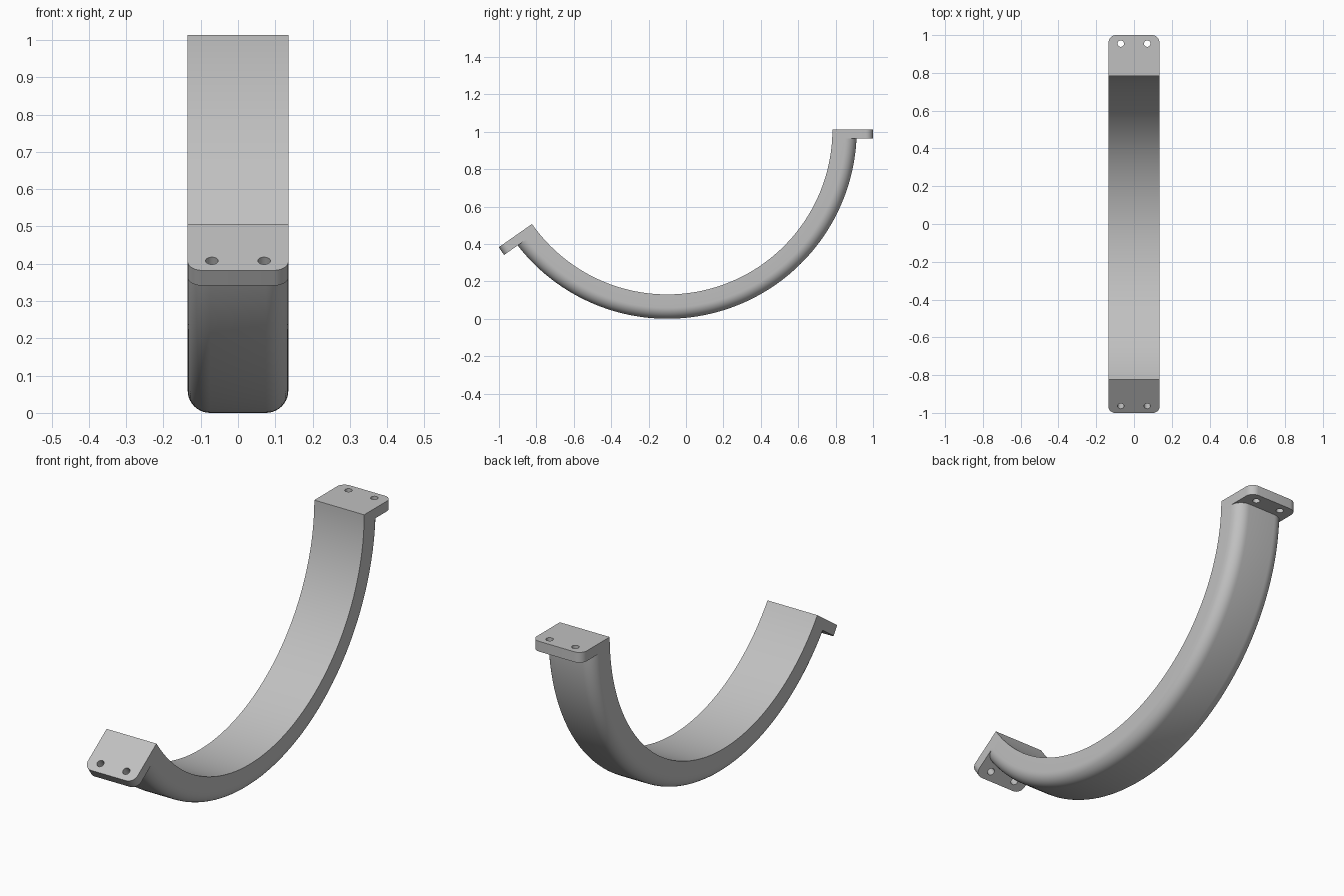
import bpy, bmesh, math
from mathutils import Matrix, Vector

if "Cube" in bpy.data.objects:
    bpy.data.objects.remove(bpy.data.objects["Cube"], do_unlink=True)

HALF_W = 0.135
R_IN, R_OUT, R_TIP = 0.883, 1.013, 1.1
SWEEP = math.radians(-145)
THICK = 0.05
CENTRE = Vector((0, -0.1, R_OUT))

grey = bpy.data.materials.new("plain_grey")
grey.use_nodes = True
colour = (0.53, 0.53, 0.53, 1)
grey.diffuse_color = colour
grey.node_tree.nodes["Principled BSDF"].inputs["Base Color"].default_value = colour


def rounded_profile(r0, r1, radius, steps):
    """Strip section in x and radius, with its two outer corners rounded."""
    pts = [(-HALF_W, r0), (HALF_W, r0)]
    for side, start in ((1, 0), (-1, 90)):
        for i in range(steps + 1):
            a = math.radians(start + 90 * i / steps)
            pts.append((side * (HALF_W - radius) + radius * math.cos(a),
                        r1 - radius + radius * math.sin(a)))
    return pts


def finish(name, bm, angle=0.0):
    bmesh.ops.recalc_face_normals(bm, faces=bm.faces)
    bm.transform(Matrix.Translation(CENTRE) @ Matrix.Rotation(angle, 4, "X"))
    mesh = bpy.data.meshes.new(name)
    bm.to_mesh(mesh)
    bm.free()
    mesh.materials.append(grey)
    ob = bpy.data.objects.new(name, mesh)
    bpy.context.collection.objects.link(ob)
    return ob


def make_flange(name, angle, depth):
    bm = bmesh.new()
    outline = rounded_profile(R_IN + 0.01, R_TIP, 0.04, 8)
    face = bm.faces.new([bm.verts.new((x, r, 0)) for x, r in outline])
    ext = bmesh.ops.extrude_face_region(bm, geom=[face], use_keep_orig=True)
    verts = [v for v in ext["geom"] if isinstance(v, bmesh.types.BMVert)]
    bmesh.ops.translate(bm, verts=verts, vec=(0, 0, depth))
    return finish(name, bm, angle)


def make_drills(name, angle):
    bm = bmesh.new()
    for x in (-0.07, 0.07):
        bmesh.ops.create_cone(bm, cap_ends=True, segments=32, radius1=0.017,
                              radius2=0.017, depth=0.2,
                              matrix=Matrix.Translation((x, 1.055, 0)))
    ob = finish(name, bm, angle)
    ob.hide_render = True
    return ob


def combine(target, tool, operation):
    mod = target.modifiers.new(operation.lower(), "BOOLEAN")
    mod.object, mod.operation, mod.solver = tool, operation, "EXACT"
    bpy.context.view_layer.objects.active = target
    bpy.ops.object.modifier_apply(modifier=mod.name)
    bpy.data.objects.remove(tool, do_unlink=True)


# Curved strap: rounded section swept about the centre
bm = bmesh.new()
section = bm.faces.new([bm.verts.new((x, r, 0))
                        for x, r in rounded_profile(R_IN, R_OUT, 0.06, 10)])
bmesh.ops.spin(bm, geom=[section] + section.edges[:] + section.verts[:],
               cent=(0, 0, 0), axis=(1, 0, 0), angle=SWEEP, steps=96,
               use_duplicate=False)
# Close the starting end if the sweep consumed its cap
bmesh.ops.holes_fill(bm, edges=[e for e in bm.edges if e.is_boundary], sides=0)
strap = finish("curved_bracket", bm)

# Drilled mounting flanges, merged into the two strap ends
for label, angle, depth in (("back", 0, -THICK), ("front", SWEEP, THICK)):
    flange = make_flange(label + "_flange", angle, depth)
    combine(flange, make_drills(label + "_drills", angle), "DIFFERENCE")
    combine(strap, flange, "UNION")

bpy.ops.object.select_all(action="DESELECT")
strap.select_set(True)
bpy.context.view_layer.objects.active = strap
bpy.ops.object.shade_smooth_by_angle(angle=math.radians(30))
